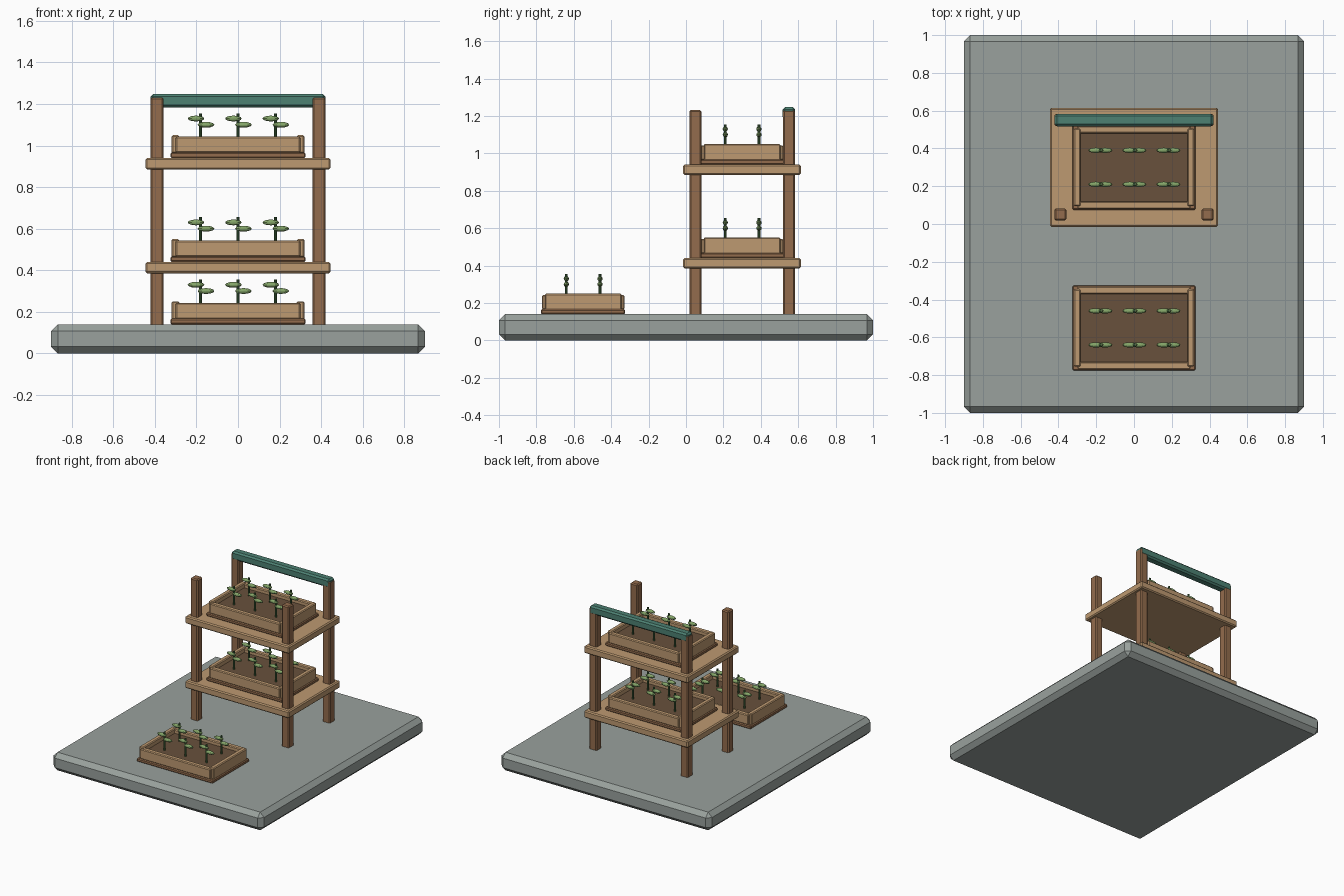
import bpy

if "Cube" in bpy.data.objects:
    bpy.data.objects.remove(bpy.data.objects["Cube"])

def material(name, rgb):
    m = bpy.data.materials.new(name)
    m.diffuse_color = [(c / 255) ** 2.2 for c in rgb] + [1]
    m.use_nodes = True
    m.node_tree.nodes["Principled BSDF"].inputs["Base Color"].default_value = m.diffuse_color
    return m

STONE = material("stone", (152, 160, 156))
DARK = material("dark_wood", (146, 108, 78))
LIGHT = material("light_wood", (188, 152, 112))
SOIL = material("soil", (104, 82, 62))
TEAL = material("teal_paint", (78, 128, 114))
STEM = material("stem_green", (70, 105, 65))
LEAF = material("leaf_green", (132, 165, 105))

def finish(name, mat):
    ob = bpy.context.object
    ob.name = name
    ob.data.materials.append(mat)
    return ob

def box(name, centre, size, mat, bevel=0.006):
    bpy.ops.mesh.primitive_cube_add(size=1, location=centre)
    ob = finish(name, mat)
    ob.scale = size
    bpy.ops.object.transform_apply(location=False, rotation=False, scale=True)
    if bevel:
        mod = ob.modifiers.new("chamfer", 'BEVEL')
        mod.width = bevel
        mod.segments = 1
    return ob

def seedling(x, y, z):
    # thin stem with two staggered leaves
    bpy.ops.mesh.primitive_cylinder_add(vertices=8, radius=0.007, depth=0.155,
                                        location=(x, y, z + 0.1375))
    finish("stem", STEM)
    for dx, dz in ((-0.022, 0.19), (0.026, 0.16)):
        bpy.ops.mesh.primitive_uv_sphere_add(segments=12, ring_count=6, radius=1,
                                             location=(x + dx, y, z + dz))
        finish("leaf", LEAF).scale = (0.04, 0.014, 0.014)

def planter(y, z):
    # base plate, soil, four boards and two rows of seedlings
    box("planter_base", (0, y, z + 0.0135), (0.65, 0.45, 0.027), DARK)
    box("planter_soil", (0, y, z + 0.05), (0.57, 0.37, 0.05), SOIL, 0)
    for s in (-1, 1):
        box("planter_long_board", (0, y + s * 0.2, z + 0.064), (0.6, 0.04, 0.078), LIGHT)
        box("planter_end_board", (s * 0.301, y, z + 0.066), (0.037, 0.41, 0.088), LIGHT)
        for x in (-0.18, 0, 0.18):
            seedling(x, y + s * 0.09, z)

# ground slab
box("base_slab", (0, 0, 0.07), (1.8, 2, 0.14), STONE, 0.033)

# rack: posts, shelves and top rail
for x in (-0.39, 0.39):
    for name, y in (("front_post", 0.05), ("rear_post", 0.55)):
        box(name, (x, y, 0.682), (0.064, 0.064, 1.1), DARK, 0.008)
for z in (0.385, 0.885):
    box("shelf", (0, 0.3, z + 0.0275), (0.89, 0.63, 0.055), LIGHT, 0.008)
box("top_rail", (0, 0.55, 1.215), (0.84, 0.066, 0.065), TEAL, 0.012)

# planters on the ground and on both shelves
for y, z in ((-0.55, 0.14), (0.3, 0.44), (0.3, 0.94)):
    planter(y, z)
